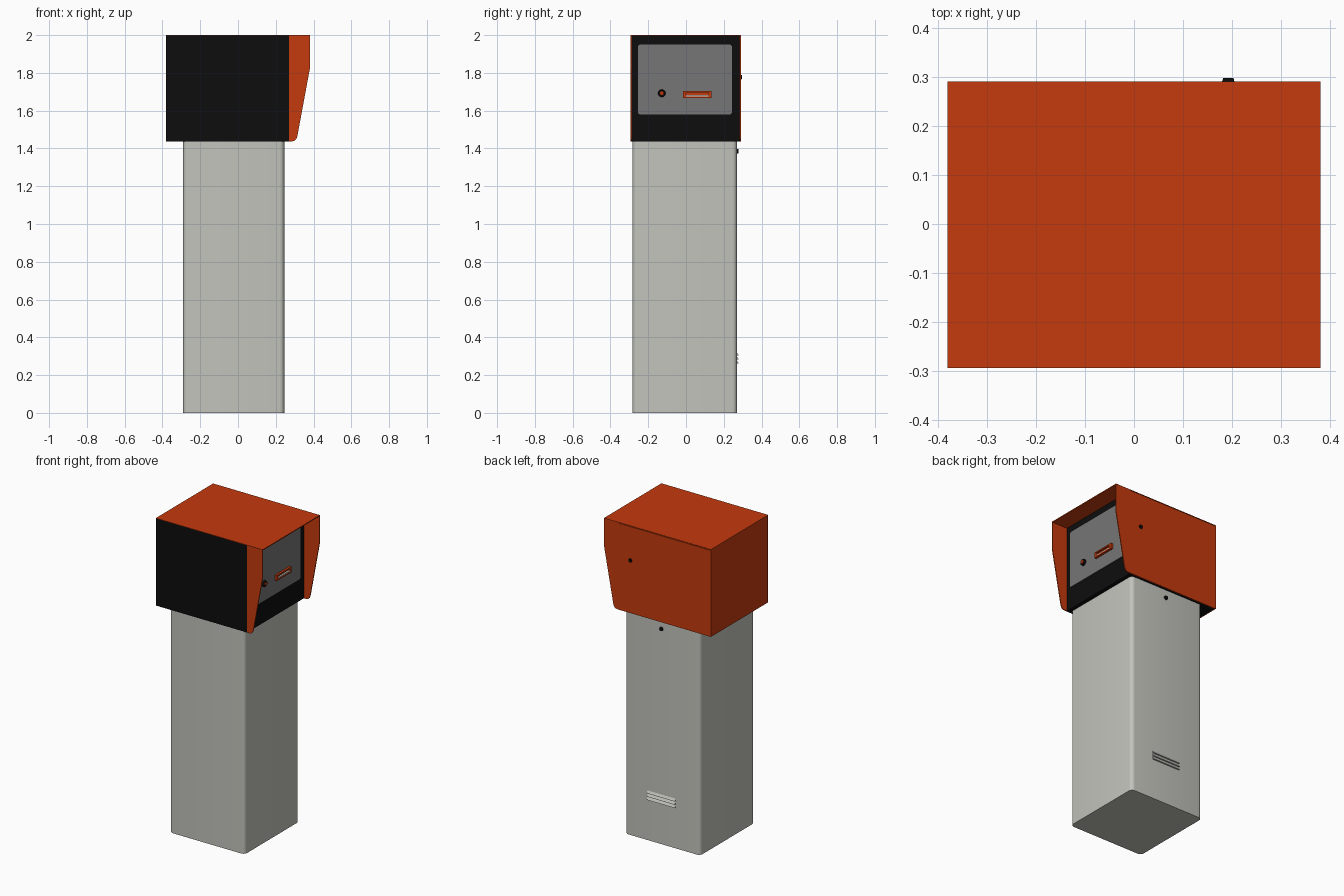
import bpy, bmesh, math
from mathutils import Vector

cube = bpy.data.objects.get("Cube")
if cube:
    bpy.data.objects.remove(cube, do_unlink=True)


def material(name, rgb):
    m = bpy.data.materials.new(name)
    m.use_nodes = True
    m.diffuse_color = (*rgb, 1)
    bsdf = m.node_tree.nodes["Principled BSDF"]
    bsdf.inputs["Base Color"].default_value = (*rgb, 1)
    bsdf.inputs["Roughness"].default_value = 0.6
    return m


ORANGE = material("orange paint", (0.56, 0.042, 0.004))
BLACK = material("black plastic", (0.004, 0.004, 0.004))
PALE = material("pale grey paint", (0.54, 0.55, 0.50))
GREY = material("panel grey", (0.18, 0.18, 0.18))
PAPER = material("ticket white", (0.75, 0.70, 0.62))


def finish(name, bm, mat, smooth=False):
    bmesh.ops.recalc_face_normals(bm, faces=bm.faces[:])
    mesh = bpy.data.meshes.new(name)
    bm.to_mesh(mesh)
    bm.free()
    mesh.materials.append(mat)
    obj = bpy.data.objects.new(name, mesh)
    bpy.context.collection.objects.link(obj)
    if smooth:
        bpy.ops.object.select_all(action="DESELECT")
        obj.select_set(True)
        bpy.context.view_layer.objects.active = obj
        bpy.ops.object.shade_smooth_by_angle(angle=math.radians(35))
    return obj


def box(name, x, y, z, mat, radius=0, axis=2):
    """Box between limits, with the edges along one axis rounded."""
    bm = bmesh.new()
    bmesh.ops.create_cube(bm, size=1)
    for v in bm.verts:
        v.co = Vector([(a + b) / 2 + c * (b - a) for (a, b), c in zip((x, y, z), v.co)])
    if radius:
        edges = [e for e in bm.edges
                 if abs((e.verts[0].co - e.verts[1].co).normalized()[axis]) > 0.9]
        bmesh.ops.bevel(bm, geom=edges, offset=radius, segments=5,
                        profile=0.5, affect="EDGES")
    return finish(name, bm, mat, radius > 0)


def prism(name, points, depth, mat):
    """Closed outline swept along a vector."""
    bm = bmesh.new()
    face = bm.faces.new([bm.verts.new(p) for p in points])
    out = bmesh.ops.extrude_face_region(bm, geom=[face])
    verts = [g for g in out["geom"] if isinstance(g, bmesh.types.BMVert)]
    bmesh.ops.translate(bm, verts=verts, vec=depth)
    return finish(name, bm, mat)


def disc(name, centre, radius, depth, axis, mat):
    """Short cylinder rising from its centre along +x or +y."""
    bm = bmesh.new()
    bmesh.ops.create_cone(bm, cap_ends=True, segments=24, radius1=radius,
                          radius2=radius * 0.85, depth=depth)
    direction = Vector(axis)
    turn = Vector((0, 0, 1)).rotation_difference(direction).to_matrix()
    for v in bm.verts:
        v.co = turn @ v.co + Vector(centre) + direction * depth / 2
    return finish(name, bm, mat, True)


# Pedestal
box("pedestal", (-0.29, 0.245), (-0.283, 0.27), (0, 1.44), PALE, 0.025)

# Head body and front cover
FACE, LOW, T = 0.27, 1.438, 0.006
FRONT, BACK, SIDE = -0.293, 0.29, 0.38
box("head_body", (-SIDE + T, FACE), (FRONT + T, BACK - T), (LOW, 2 - T), BLACK)
box("front_cover", (-SIDE, FACE), (FRONT, FRONT + T), (LOW, 2 - T / 3), BLACK)

# Hood: roof, end wall and two cheeks with a slanted leading edge
box("hood_roof", (-SIDE, SIDE), (FRONT, BACK), (2 - T / 3, 2), ORANGE)
box("hood_roof_lining", (FACE, SIDE), (FRONT, BACK), (2 - T, 2 - T / 3), ORANGE)
box("hood_end_wall", (-SIDE, -SIDE + T), (FRONT + T, BACK), (LOW, 2 - T / 3), ORANGE)
edge = [(SIDE, 2 - T), (SIDE, 1.82), (0.314, 1.464), (0.308, 1.449), (0.3, 1.441), (0.288, LOW)]
for name, y, start in (("front_cheek", FRONT, FACE), ("back_cheek", BACK - T, -SIDE + T)):
    outline = edge + [(start, LOW), (start, 2 - T)]
    prism(name, [(x, y, z) for x, z in outline], (0, T, 0), ORANGE)

# Control panel with push button
box("control_panel", (FACE, FACE + 0.004), (-0.254, 0.243), (1.58, 1.95), GREY, 0.012, 0)
disc("button_ring", (FACE, -0.128, 1.692), 0.021, 0.016, (1, 0, 0), BLACK)
disc("button_cap", (FACE + 0.016, -0.128, 1.692), 0.012, 0.004, (1, 0, 0), ORANGE)

# Ticket slot: four bars around a recessed plate, with a ticket in it
Y0, Y1, Z0, Z1, W = -0.016, 0.134, 1.668, 1.704, 0.008
out = (FACE, FACE + 0.018)
for name, y, z in (("lower", (Y0, Y1), (Z0, Z0 + W)), ("upper", (Y0, Y1), (Z1 - W, Z1)),
                   ("right", (Y0, Y0 + 2 * W), (Z0 + W, Z1 - W)),
                   ("left", (Y1 - 2 * W, Y1), (Z0 + W, Z1 - W))):
    box("slot_bar_" + name, out, y, z, ORANGE)
box("slot_back", (FACE, FACE + 0.007), (Y0 + W, Y1 - W), (Z0 + W, Z1 - W), ORANGE)
box("ticket", (FACE, FACE + 0.016), (Y0 + 2 * W, Y1 - 2 * W), (Z0 + W, Z0 + 2 * W), PAPER)

# Locks on the back
disc("head_lock", (0.192, BACK, 1.778), 0.0125, 0.007, (0, 1, 0), BLACK)
disc("pedestal_lock", (-0.015, 0.27, 1.385), 0.0125, 0.009, (0, 1, 0), BLACK)

# Louvres low on the back
for i in range(3):
    z = 0.262 + i * 0.021
    wedge = [(-0.115, 0.269, z), (-0.115, 0.279, z), (-0.115, 0.269, z + 0.017)]
    prism(f"louvre_{i + 1}", wedge, (0.2, 0, 0), PALE)
